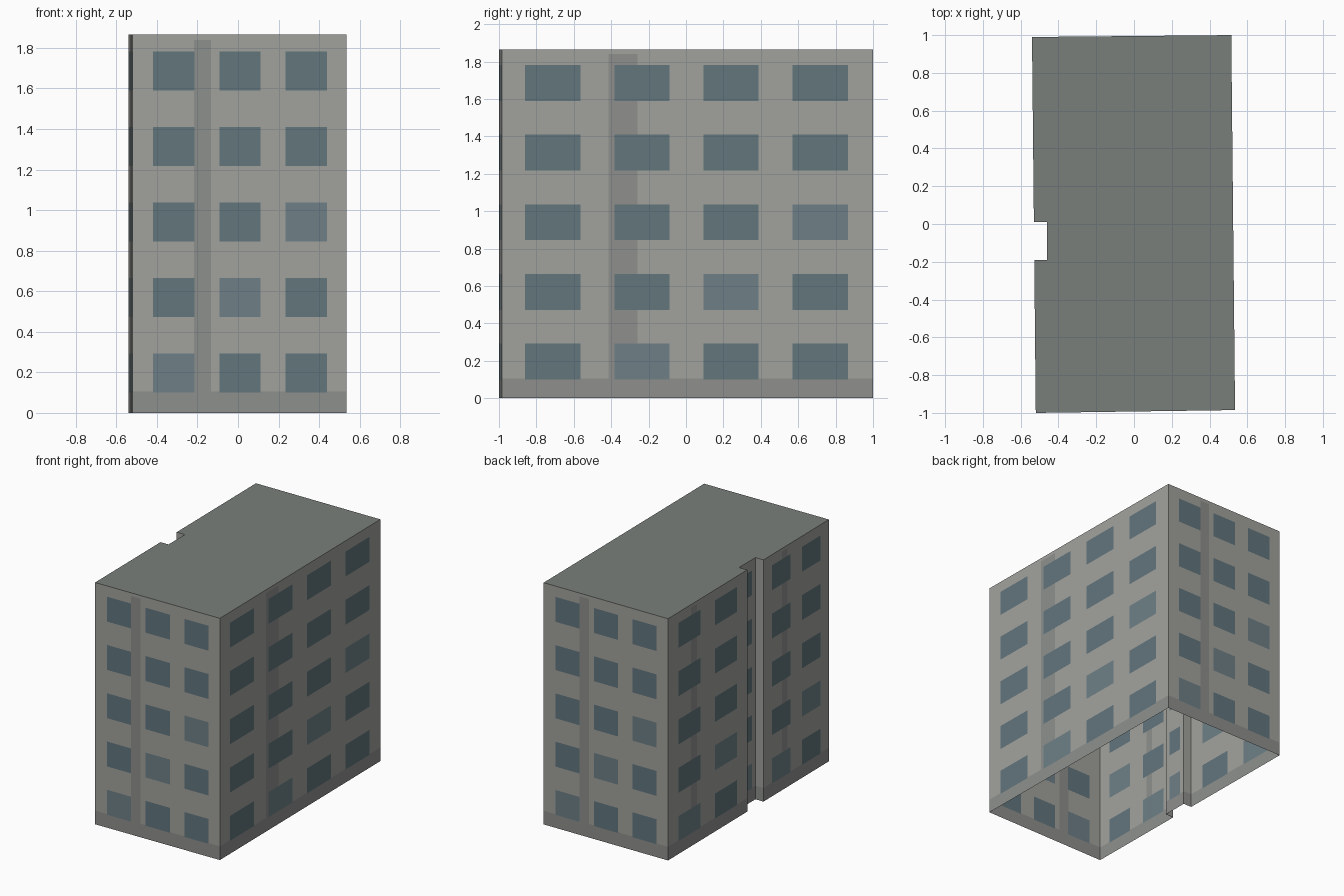
import bpy, bmesh
from mathutils import Vector

if "Cube" in bpy.data.objects:
    bpy.data.objects.remove(bpy.data.objects["Cube"])

H = 1.865
# Footprint, counter-clockwise, with window columns per wall (first start, width, pitch)
CORNERS = [(-0.52, -1.0), (0.535, -0.985), (0.515, 1.0), (-0.54, 0.99),
           (-0.53, 0.01), (-0.46, 0.01), (-0.46, -0.19), (-0.528, -0.19)]
COLS = {4: (0.063, 0.149, 0.24), 3: (0.096, 0.193, 0.31),
        2: (0.13, 0.28, 0.46), 1: (0.2, 0.6, 0.0)}
WINDOWS = [3, 4, 3, 2, 0, 1, 0, 2]
ROWS = [(0.10 + 0.3725 * i, 0.292 + 0.3725 * i) for i in range(5)]
BASE, STRIP_TOP, STRIP = 0.105, 1.84, (0.287, 0.366)


def material(name, rgb):
    m = bpy.data.materials.new(name)
    m.diffuse_color = (*rgb, 1)
    m.use_nodes = True
    m.node_tree.nodes["Principled BSDF"].inputs["Base Color"].default_value = m.diffuse_color
    return m


def srgb(r, g, b):
    return [(c / 255) ** 2.2 for c in (r, g, b)]


mats = [material("plaster", srgb(160, 161, 156)), material("roof_grey", srgb(120, 126, 122)),
        material("trim", srgb(141, 143, 140)), material("glass", srgb(98, 117, 124)),
        material("pale_glass", srgb(110, 127, 134))]

bm = bmesh.new()
cache = {}


def vert(p, z):
    key = (round(p.x, 4), round(p.y, 4), round(z, 4))
    if key not in cache:
        cache[key] = bm.verts.new(key)
    return cache[key]


def cell_material(u, z, spans, n):
    # Windows lie over the base band and the vertical strip
    for c, (a, b) in enumerate(spans):
        for r, (lo, hi) in enumerate(ROWS):
            if a < u < b and lo < z < hi:
                return 4 if r < 3 and c == r + max(0, n - 3) else 3
    if z < BASE or (n > 1 and STRIP[0] < u < STRIP[1] and z < STRIP_TOP):
        return 2
    return 0


# Walls: each one divided into flat coloured cells
zs = sorted({0, H, BASE, STRIP_TOP, *(z for row in ROWS for z in row)})
ring = []
for i, n in enumerate(WINDOWS):
    p, q = Vector(CORNERS[i]), Vector(CORNERS[(i + 1) % len(CORNERS)])
    spans = []
    if n:
        start, width, pitch = COLS[n]
        spans = [(start + c * pitch, start + c * pitch + width) for c in range(n)]
    us = {0, 1, *(u for s in spans for u in s)}
    if n > 1:
        us.update(STRIP)
    us = sorted(us)
    for a, b in zip(us, us[1:]):
        pa, pb = p.lerp(q, a), p.lerp(q, b)
        ring.append(vert(pa, H))
        for lo, hi in zip(zs, zs[1:]):
            f = bm.faces.new((vert(pa, lo), vert(pb, lo), vert(pb, hi), vert(pa, hi)))
            f.material_index = cell_material((a + b) / 2, (lo + hi) / 2, spans, n)

# Flat roof; the underside stays open
roof = bm.faces.new(ring)
roof.material_index = 1

mesh = bpy.data.meshes.new("apartment_block")
bm.to_mesh(mesh)
bm.free()
for m in mats:
    mesh.materials.append(m)
bpy.context.collection.objects.link(bpy.data.objects.new("apartment_block", mesh))
